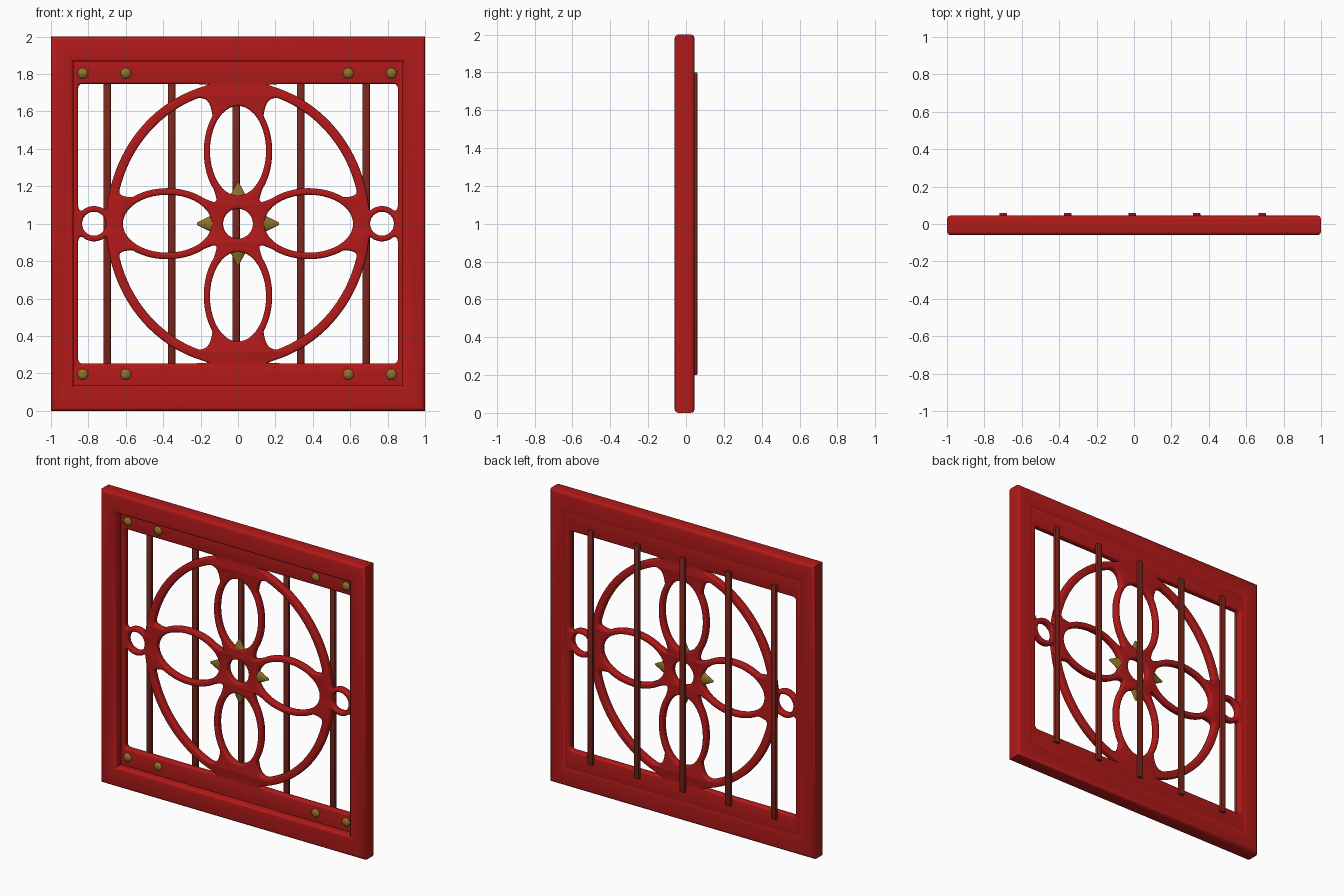
import bpy, bmesh
from math import sin, cos, pi, radians, atan2
from mathutils import Matrix, Vector

if "Cube" in bpy.data.objects:
    bpy.data.objects.remove(bpy.data.objects["Cube"])

MID = 1.0  # height of the panel centre


def material(name, rgb):
    m = bpy.data.materials.new(name)
    m.diffuse_color = (*rgb, 1)
    m.use_nodes = True
    m.node_tree.nodes["Principled BSDF"].inputs["Base Color"].default_value = m.diffuse_color
    return m


red = material("red_paint", (0.45, 0.01, 0.01))
dark = material("dark_red", (0.2, 0.02, 0.012))
olive = material("worn_edge", (0.28, 0.17, 0.02))


def arc(cx, cz, rx, rz, a0, a1, n):
    return [(cx + rx * cos(a0 + (a1 - a0) * i / n), cz + rz * sin(a0 + (a1 - a0) * i / n))
            for i in range(n + 1)]


def ellipse(cx, cz, rx, rz, n=40):
    return arc(cx, cz, rx, rz, 0, 2 * pi, n)[:-1]


def rect(hx, hz):
    return [(-hx, -hz), (hx, -hz), (hx, hz), (-hx, hz)]


def soften(pts, times=2):
    """Round the corners of a closed outline by corner cutting."""
    for _ in range(times):
        out = []
        for (ax, az), (bx, bz) in zip(pts, pts[1:] + pts[:1]):
            out += [(ax * .75 + bx * .25, az * .75 + bz * .25),
                    (ax * .25 + bx * .75, az * .25 + bz * .75)]
        pts = out
    return pts


def mirror4(pts):
    return [[(x * sx, z * sz) for x, z in pts] for sx in (1, -1) for sz in (1, -1)]


def sheet(name, outlines, y0, y1, bevel, mat):
    """Upright sheet with holes and rounded edges."""
    cu = bpy.data.curves.new(name, 'CURVE')
    cu.dimensions = '2D'
    cu.fill_mode = 'BOTH'
    cu.extrude = (y1 - y0) / 2 - bevel
    cu.bevel_depth = bevel
    cu.bevel_resolution = 2
    cu.offset = -bevel
    for pts in outlines:
        s = cu.splines.new('POLY')
        s.points.add(len(pts) - 1)
        for p, (x, z) in zip(s.points, pts):
            p.co = (x, z, 0, 1)
        s.use_cyclic_u = True
    ob = bpy.data.objects.new(name, cu)
    bpy.context.collection.objects.link(ob)
    ob.rotation_euler.x = pi / 2
    ob.location = (0, (y0 + y1) / 2, MID)
    bpy.ops.object.select_all(action='DESELECT')
    ob.select_set(True)
    bpy.context.view_layer.objects.active = ob
    bpy.ops.object.convert(target='MESH')
    ob = bpy.context.object
    bm = bmesh.new()
    bm.from_mesh(ob.data)
    bmesh.ops.remove_doubles(bm, verts=bm.verts, dist=1e-5)
    bmesh.ops.recalc_face_normals(bm, faces=bm.faces)
    bm.to_mesh(ob.data)
    bm.free()
    ob.data.materials.clear()
    ob.data.materials.append(mat)
    bpy.ops.object.shade_smooth_by_angle(angle=radians(35))
    return ob


def from_bmesh(name, bm, mat):
    me = bpy.data.meshes.new(name)
    bm.to_mesh(me)
    bm.free()
    me.materials.append(mat)
    ob = bpy.data.objects.new(name, me)
    bpy.context.collection.objects.link(ob)
    bpy.ops.object.select_all(action='DESELECT')
    ob.select_set(True)
    bpy.context.view_layer.objects.active = ob
    bpy.ops.object.shade_smooth_by_angle(angle=radians(35))
    return ob


# Outer frame
sheet("outer_frame", [rect(1, 1), rect(.88, .866)], -.06, .045, .02, red)

# Openings between the big ring and the frame corners
corner = (arc(0, 0, .705, .76, .14, 1.31, 24)
          + [(.15, .748), (.8, .748), (.855, .748), (.855, .69), (.855, .14), (.855, .08)]
          + arc(.77, 0, .095, .095, pi / 4, 3 * pi / 4, 6))
# Openings between the petals, inside the big ring
inner = (arc(0, 0, .655, .71, .24, 1.26, 22) + [(.155, .655)]
         + arc(0, .385, .183, .285, .75, -.8, 16) + [(.108, .108)]
         + [(z, x) for x, z in arc(0, .378, .19, .28, -.8, .75, 16)] + [(.625, .15)])

# Pierced lattice panel
holes = mirror4(soften(corner)) + mirror4(soften(inner))
holes += [ellipse(0, s * .39, .15, .24) for s in (1, -1)]
holes += [ellipse(s * .378, 0, .2375, .155) for s in (1, -1)]
holes += [ellipse(s * .77, 0, .064, .064, 24) for s in (1, -1)]
holes.append(ellipse(0, 0, .08, .08, 28))
sheet("lattice_panel", [rect(.9, .89)] + holes, -.005, .04, .011, red)

# Four spikes around the centre ring
bm = bmesh.new()
for k in range(4):
    m = (Matrix.Translation((0, .0175, MID)) @ Matrix.Rotation(k * pi / 2, 4, 'Y')
         @ Matrix.Translation((0, 0, .175)) @ Matrix.Diagonal((1, .4, 1, 1)))
    bmesh.ops.create_cone(bm, cap_ends=True, segments=12, radius1=.052, radius2=.006,
                          depth=.09, matrix=m)
from_bmesh("centre_spikes", bm, olive)

# Domed bolts on the top and bottom bands
bm = bmesh.new()
for x in (-.83, -.6, .59, .82):
    for z in (-.805, .805):
        bmesh.ops.create_uvsphere(bm, u_segments=16, v_segments=8, radius=.029,
                                  matrix=Matrix.Translation((x, -.005, MID + z))
                                  @ Matrix.Diagonal((1, .55, 1, 1)) @ Matrix.Rotation(pi / 2, 4, 'X'))
from_bmesh("bolts", bm, olive)

# Upright bars fixed to the back
bm = bmesh.new()
for x in (-.7, -.355, -.01, .335, .685):
    bmesh.ops.create_cube(bm, size=1, matrix=Matrix.Translation((x, .048, MID))
                          @ Matrix.Diagonal((.04, .024, 1.6, 1)))
bmesh.ops.bevel(bm, geom=bm.edges[:], offset=.006, segments=2, affect='EDGES', profile=.5)
from_bmesh("back_bars", bm, dark)
